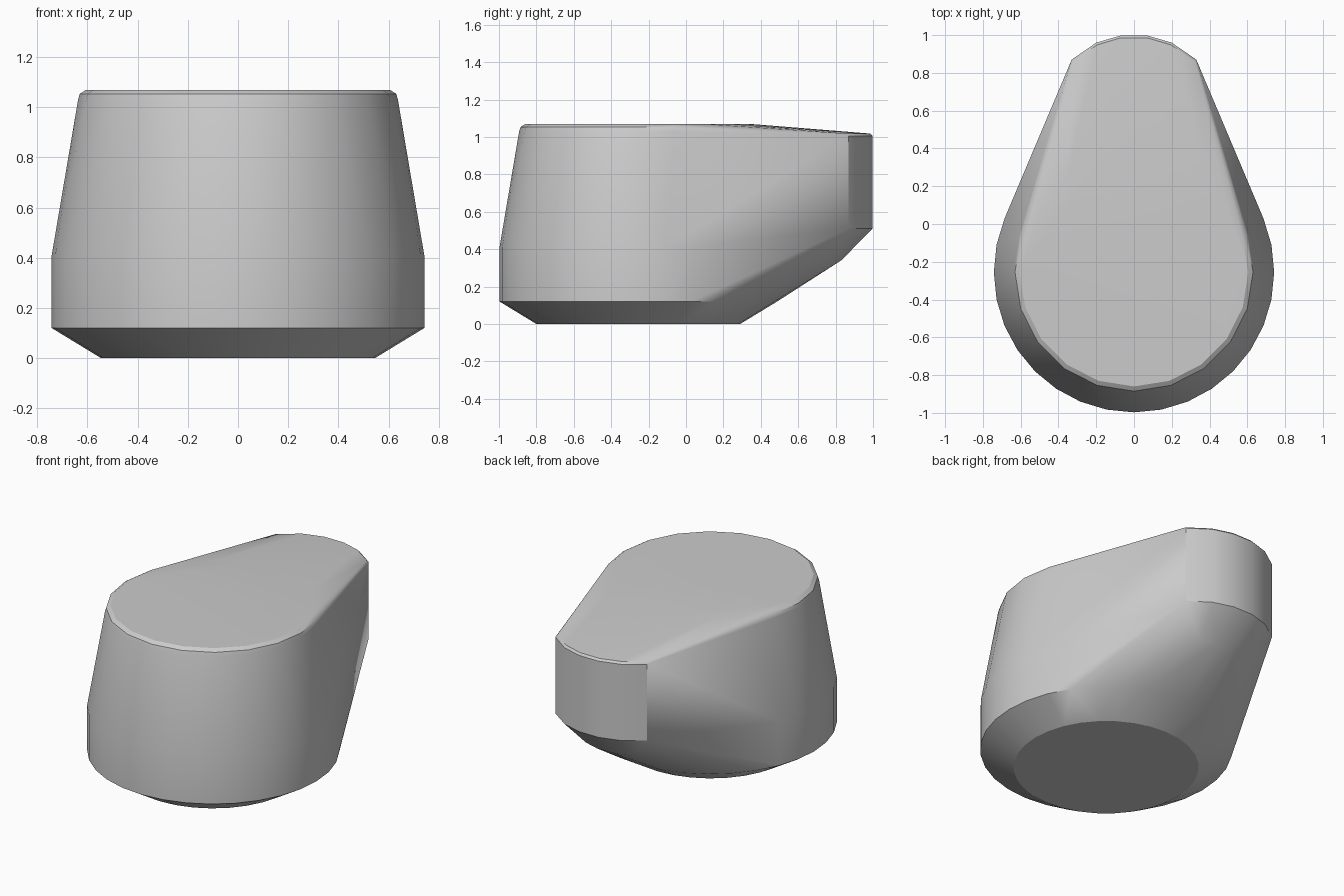
import bpy
import bmesh
from math import cos, sin, tau, radians

cube = bpy.data.objects.get("Cube")
if cube:
    bpy.data.objects.remove(cube)

CENTRE_Y = -0.255


def ring(radius, z, sides):
    """Points of a level circle around the axis of the round body."""
    return [(radius * cos(tau * i / sides), CENTRE_Y + radius * sin(tau * i / sides), z)
            for i in range(sides)]


def mirrored(half, z):
    """Both sides of a level arc given on its +x side."""
    return [(s * x, y, z) for x, y in half for s in (-1, 1)]


# Round body: foot, flared chamfer, straight band, tapered wall, rounded rim
points = []
for radius, z, sides in [(0.545, 0, 32), (0.742, 0.12, 32), (0.742, 0.41, 32),
                         (0.637, 1.03, 20), (0.63, 1.053, 20), (0.605, 1.069, 20)]:
    points += ring(radius, z, sides)

# Narrow nose at the back: undercut, upright wall, thin bevelled rim
nose = [(0.07, 0.998), (0.2, 0.96), (0.33, 0.87)]
points += mirrored([(0.06, 0.83), (0.16, 0.80)], 0.34)
points += mirrored(nose, 0.51)
points += mirrored(nose, 1.005)
points += mirrored([(x * 0.98, y - 0.012) for x, y in nose], 1.018)

# One skin wrapped around body and nose
bm = bmesh.new()
for p in points:
    bm.verts.new(p)
hull = bmesh.ops.convex_hull(bm, input=bm.verts)
unused = {g for key in ("geom_interior", "geom_unused") for g in hull[key]
          if isinstance(g, bmesh.types.BMVert)}
bmesh.ops.delete(bm, geom=list(unused), context='VERTS')
bmesh.ops.dissolve_limit(bm, angle_limit=radians(0.5), verts=bm.verts, edges=bm.edges)
bmesh.ops.recalc_face_normals(bm, faces=bm.faces)
mesh = bpy.data.meshes.new("tapered_body")
bm.to_mesh(mesh)
bm.free()

# Plain grey finish
grey = bpy.data.materials.new("plain_grey")
grey.use_nodes = True
colour = (0.6, 0.6, 0.6, 1)
grey.diffuse_color = colour
grey.node_tree.nodes["Principled BSDF"].inputs["Base Color"].default_value = colour
mesh.materials.append(grey)

body = bpy.data.objects.new("tapered_body", mesh)
bpy.context.collection.objects.link(body)
bpy.context.view_layer.objects.active = body
body.select_set(True)
bpy.ops.object.shade_smooth_by_angle(angle=radians(30))
